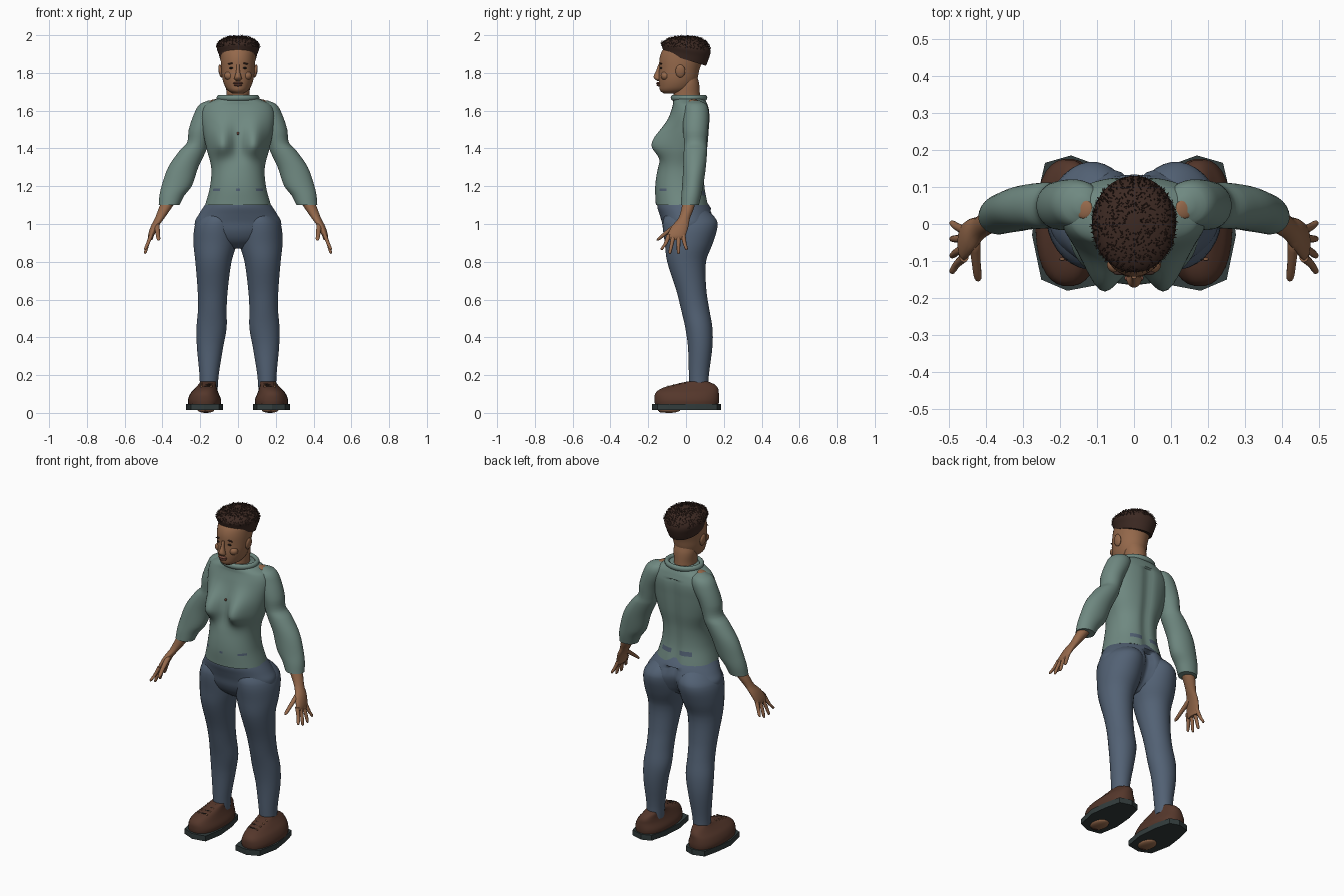
import bpy, bmesh, math, random
from mathutils import Matrix, Vector

random.seed(4)
if "Cube" in bpy.data.objects:
    bpy.data.objects.remove(bpy.data.objects["Cube"])


def material(name, r, g, b):
    m = bpy.data.materials.new(name)
    m.use_nodes = True
    m.diffuse_color = (r, g, b, 1)
    m.node_tree.nodes["Principled BSDF"].inputs["Base Color"].default_value = (r, g, b, 1)
    return m


SKIN = material("skin", .3, .14, .07)
KNIT = material("sage_knit", .16, .25, .22)
DENIM = material("denim_blue", .085, .12, .175)
HAIR = material("dark_hair", .045, .022, .016)
LEATHER = material("brown_leather", .09, .038, .024)
RUBBER = material("sole_rubber", .032, .045, .045)
LIP = material("lip", .2, .075, .05)
EYE = material("eye_dark", .02, .015, .012)


def finish(name, bm, mat, mirror=False, angle=50):
    """Turn a bmesh into a smooth-shaded, optionally mirrored object."""
    bmesh.ops.recalc_face_normals(bm, faces=bm.faces)
    me = bpy.data.meshes.new(name)
    bm.to_mesh(me)
    bm.free()
    me.materials.append(mat)
    ob = bpy.data.objects.new(name, me)
    bpy.context.collection.objects.link(ob)
    bpy.ops.object.select_all(action='DESELECT')
    ob.select_set(True)
    bpy.context.view_layer.objects.active = ob
    bpy.ops.object.shade_smooth_by_angle(angle=math.radians(angle))
    if mirror:
        ob.modifiers.new("Mirror", 'MIRROR')
    return ob


def smooth_rows(rows, sub):
    """Hermite interpolation of section rows along z."""
    last = len(rows) - 1

    def slope(i, k):
        a, b = rows[max(i - 1, 0)], rows[min(i + 1, last)]
        return (b[k] - a[k]) / (b[0] - a[0])

    out = []
    for i in range(last):
        p, q = rows[i], rows[i + 1]
        h = q[0] - p[0]
        for s in range(sub):
            t = s / sub
            u = t * t * (3 - 2 * t)
            row = [p[0] + h * t]
            for k in range(1, 5):
                row.append(p[k] + (q[k] - p[k]) * u + h * slope(i, k) * t * (1 - t) ** 2
                           - h * slope(i + 1, k) * t * t * (1 - t))
            out.append(row)
    return out + [list(rows[-1])]


def add_loft(bm, rows, n=32, sub=4, power=2, deform=None):
    """Rows are (z, centre x, centre y, radius x, radius y)."""
    rings = []
    for z, cx, cy, rx, ry in smooth_rows(rows, sub):
        ring = []
        for i in range(n):
            a = math.tau * (i + .5) / n
            c, s = math.cos(a), math.sin(a)
            co = Vector((cx + max(rx, .001) * math.copysign(abs(c) ** (2 / power), c),
                         cy + max(ry, .001) * math.copysign(abs(s) ** (2 / power), s), z))
            ring.append(bm.verts.new(deform(co) if deform else co))
        rings.append(ring)
    for a, b in zip(rings, rings[1:]):
        for i in range(n):
            j = (i + 1) % n
            bm.faces.new((a[i], a[j], b[j], b[i]))
    bm.faces.new(rings[0])
    bm.faces.new(rings[-1])


def loft(name, mat, rows, mirror=False, **kw):
    bm = bmesh.new()
    add_loft(bm, rows, **kw)
    return finish(name, bm, mat, mirror)


def ball(name, mat, at, size, mirror=False, tilt=0):
    bm = bmesh.new()
    m = Matrix.Translation(at) @ Matrix.Rotation(tilt, 4, 'Y') @ Matrix.Diagonal((*size, 1))
    bmesh.ops.create_uvsphere(bm, u_segments=20, v_segments=12, radius=1, matrix=m)
    return finish(name, bm, mat, mirror)


def bell(d, w):
    return math.exp(-(d / w) ** 2)


# Sweater body with bust and spine groove
def shape_torso(v):
    if v.y < 0:
        dz = v.z - 1.42
        v.y -= .085 * bell(abs(v.x) - .085, .058) * bell(dz, .1 if dz > 0 else .065)
    elif v.z < 1.6:
        v.y -= .014 * bell(v.x, .03)
    return v


torso = loft("sweater_body", KNIT, [
    (1.1, 0, -.02, .174, .14), (1.2, 0, -.03, .148, .133), (1.3, 0, -.022, .142, .125),
    (1.4, 0, .002, .167, .114), (1.5, 0, .012, .188, .112), (1.58, 0, .022, .195, .105),
    (1.63, 0, .022, .175, .092), (1.655, 0, .018, .13, .085), (1.67, 0, .016, .09, .075)],
    n=64, sub=8, power=2.2, deform=shape_torso)

# Denim tabs at the back and small stitched slots at the front
torso.data.materials.append(DENIM)
for f in torso.data.polygons:
    x, y, z = abs(f.center.x), f.center.y, f.center.z
    back = y > 0 and 1.15 < z < 1.18 and .03 < x < .1
    front = y < 0 and 1.176 < z < 1.188 and (x < .015 or .1 < x < .13)
    f.material_index = int(back or front)

# Rolled collar
bm = bmesh.new()
for i in range(40):
    for j in range(10):
        a, b = math.tau * i / 40, math.tau * j / 10
        r = 1 + .14 * math.cos(b)
        bm.verts.new((.1 * r * math.cos(a), .016 + .085 * r * math.sin(a), 1.668 + .016 * math.sin(b)))
bm.verts.ensure_lookup_table()
for i in range(40):
    for j in range(10):
        k, m = (i + 1) % 40, (j + 1) % 10
        bm.faces.new([bm.verts[p * 10 + q] for p, q in ((i, j), (k, j), (k, m), (i, m))])
finish("collar", bm, KNIT)
ball("neck_button", LIP, (0, -.117, 1.48), (.006, .006, .008))
ball("shoulder_gap", SKIN, (.135, .04, 1.65), (.026, .026, .008), True, .3)

# Sleeves, gathered above the elbow
loft("sleeves", KNIT, [
    (1.1, .365, .02, .055, .048), (1.15, .35, .028, .066, .053), (1.2, .325, .035, .08, .056),
    (1.3, .29, .045, .08, .06), (1.39, .238, .05, .07, .062), (1.43, .214, .05, .056, .06),
    (1.5, .198, .05, .063, .066), (1.59, .16, .054, .07, .066), (1.635, .145, .052, .056, .054),
    (1.655, .135, .05, .02, .02)], mirror=True)

# Forearms and hands with fingers
bm = bmesh.new()
add_loft(bm, [(.915, .463, -.052, .01, .04), (.94, .46, -.05, .016, .049), (.99, .44, -.03, .021, .044),
              (1.03, .415, -.01, .025, .031), (1.08, .388, .008, .033, .033), (1.14, .355, .02, .04, .036)],
         n=20)
for base, tip, low in ((-.09, -.127, .862), (-.066, -.085, .842), (-.04, -.04, .842), (-.016, .002, .862)):
    mid = (base + tip) / 2
    add_loft(bm, [(low, .492, tip, .003, .004), (low + .008, .49, tip, .008, .008),
                  (.895, .478, mid, .01, .01), (.945, .458, base, .012, .013)], n=10, sub=3)
add_loft(bm, [(.912, .42, -.15, .004, .005), (.92, .421, -.143, .01, .011),
              (.95, .425, -.108, .012, .016), (1, .43, -.04, .016, .024)], n=10)
finish("hands", bm, SKIN, True)


# Trousers: hips with a cleft, then legs
def shape_hips(v):
    if v.y > 0 and v.z < 1.08:
        v.y -= .04 * bell(v.x, .03)
    return v


loft("trouser_hips", DENIM, [
    (.87, 0, .01, .07, .05), (.91, 0, .01, .17, .1), (.96, 0, .01, .218, .128), (1.01, 0, .012, .229, .14),
    (1.05, 0, .002, .208, .142), (1.09, 0, -.012, .183, .14), (1.13, 0, -.025, .155, .125)],
    n=64, deform=shape_hips)
loft("trouser_legs", DENIM, [
    (.12, .155, .068, .047, .05), (.2, .153, .068, .051, .053), (.35, .148, .075, .07, .065),
    (.45, .14, .068, .08, .072), (.55, .136, .048, .076, .075), (.65, .134, .028, .08, .08),
    (.8, .13, .003, .096, .103), (.9, .121, .015, .115, .128), (1, .113, .022, .114, .146),
    (1.05, .1, .015, .09, .125), (1.1, .08, 0, .05, .07)], mirror=True)

# Shoes with faceted soles and laces
loft("shoe_uppers", LEATHER, [
    (.04, .177, .004, .086, .168), (.07, .177, .004, .088, .172), (.105, .177, .006, .074, .168),
    (.13, .17, .02, .058, .15), (.15, .163, .045, .047, .108), (.165, .158, .06, .042, .06)],
    mirror=True, power=2.4)
bm = bmesh.new()
outline = [(.17, .185), (.24, .165), (.262, .07), (.275, -.03), (.25, -.15), (.18, -.18),
           (.1, -.165), (.08, -.05), (.09, .07), (.115, .165)]
face = bm.faces.new([bm.verts.new((x, y, .016)) for x, y in outline])
top = bmesh.ops.extrude_face_region(bm, geom=[face])["geom"]
bmesh.ops.translate(bm, verts=[v for v in top if isinstance(v, bmesh.types.BMVert)], vec=(0, 0, .032))
finish("shoe_soles", bm, RUBBER, True, 20)
ball("foot_balls", SKIN, (.17, -.09, .016), (.045, .06, .016), True)
ball("sole_hollows", LEATHER, (.17, -.125, .008), (.022, .018, .007), True)
for i in range(4):
    y, z = -.095 + .03 * i, .14 + .006 * i
    for side in (-1, 1):
        ball("lace", SKIN, (.168 + side * .026, y, z), (.007, .004, .005), True)
    ball("lace_bar", EYE, (.168, y, z), (.028, .004, .004), True, .15)

# Neck and head
loft("neck", SKIN, [(1.6, 0, .01, .066, .07), (1.68, 0, .003, .061, .071), (1.74, 0, .008, .064, .062),
                    (1.78, 0, .005, .06, .055)])
loft("head", SKIN, [
    (1.69, 0, -.075, .025, .04), (1.705, 0, -.06, .052, .076), (1.73, 0, -.05, .07, .092),
    (1.77, 0, -.042, .083, .103), (1.82, 0, -.035, .089, .107), (1.88, 0, -.023, .092, .117),
    (1.93, 0, -.008, .088, .11), (1.965, 0, 0, .06, .07)])
loft("nose", SKIN, [(1.757, 0, -.145, .008, .006), (1.767, 0, -.148, .02, .017), (1.78, 0, -.151, .018, .021),
                    (1.81, 0, -.145, .01, .014), (1.845, 0, -.139, .008, .008)], n=16)
ball("ears", SKIN, (.092, -.03, 1.81), (.011, .026, .035), True, .15)
ball("cheeks", SKIN, (.045, -.11, 1.785), (.028, .024, .024), True)
ball("chin", SKIN, (0, -.118, 1.713), (.026, .02, .018))
ball("eyes", EYE, (.034, -.132, 1.826), (.014, .006, .005), True)
ball("eyebrows", HAIR, (.036, -.132, 1.85), (.02, .006, .004), True, .12)
ball("upper_lip", LIP, (0, -.146, 1.746), (.026, .012, .006))
ball("lower_lip", LIP, (0, -.144, 1.736), (.022, .013, .007))


# Cropped hair, lower at the nape, with short tufts
def tilt_hair(v):
    v.z -= v.y * 2.3 * (2 - v.z)
    return v


hair = loft("hair_cap", HAIR, [
    (1.87, 0, -.006, .094, .112), (1.9, 0, -.002, .102, .122), (1.935, 0, 0, .113, .13),
    (1.965, 0, .002, .1, .112), (1.985, 0, .004, .068, .076), (1.995, 0, .004, .02, .02)],
    n=40, deform=tilt_hair)
bm = bmesh.new()
spots = [f for f in hair.data.polygons if f.center.z > 1.925 and f.normal.z > -.1]
for f in random.choices(spots, weights=[f.area for f in spots], k=900):
    verts = [hair.data.vertices[i].co for i in f.vertices]
    p = verts[0].lerp(verts[2], random.random()).lerp(verts[1], random.random() * .6)
    d = f.normal + Vector([random.uniform(-.7, .7) for _ in range(3)])
    m = Matrix.Translation(p) @ d.to_track_quat('Z', 'Y').to_matrix().to_4x4()
    bmesh.ops.create_cone(bm, segments=4, radius1=.003, radius2=0, depth=.018, matrix=m)
finish("hair_tufts", bm, HAIR)
